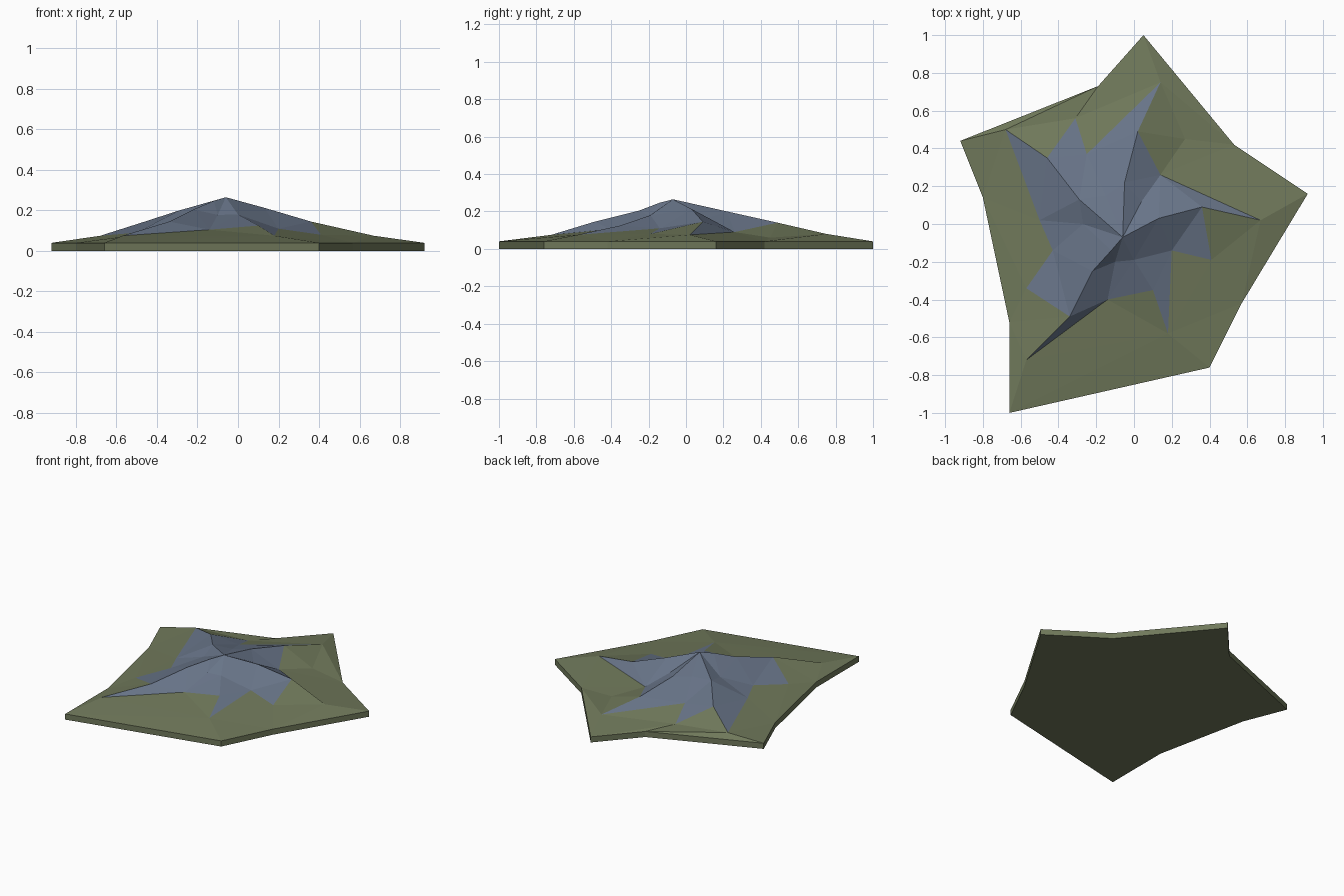
import bpy
import bmesh
from mathutils import Vector
from mathutils.geometry import delaunay_2d_cdt

if "Cube" in bpy.data.objects:
    bpy.data.objects.remove(bpy.data.objects["Cube"])

RIM_Z = 0.04


def material(name, colour):
    mat = bpy.data.materials.new(name)
    mat.diffuse_color = (*colour, 1.0)
    mat.use_nodes = True
    mat.node_tree.nodes["Principled BSDF"].inputs["Base Color"].default_value = mat.diffuse_color
    return mat


# Star-shaped foot of the hill, counter-clockwise from the back tip
rim = [(0.05, 1.0), (-0.19, 0.73), (-0.92, 0.44), (-0.80, 0.14), (-0.66, -0.52),
       (-0.66, -1.0), (0.40, -0.76), (0.57, -0.42), (0.92, 0.16), (0.53, 0.42)]

# Border between rock and grass, counter-clockwise from the back tip
border = [(0.14, 0.75, 0.08), (-0.25, 0.37, 0.12), (-0.31, 0.56, 0.06),
          (-0.46, 0.35, 0.145), (-0.68, 0.50, 0.075), (-0.50, 0.02, 0.09),
          (-0.43, -0.14, 0.10), (-0.57, -0.34, 0.07), (-0.34, -0.49, 0.145),
          (-0.57, -0.72, 0.075), (-0.14, -0.40, 0.105), (0.10, -0.35, 0.125),
          (0.18, -0.58, 0.075), (0.20, -0.14, 0.11), (0.41, -0.19, 0.08),
          (0.36, 0.09, 0.145), (0.67, 0.02, 0.075), (0.14, 0.26, 0.09),
          (0.02, 0.49, 0.14)]

# Peak, then the points on the upper ridges and gullies
inner = {"peak": (-0.06, -0.07, 0.265), "north": (-0.05, 0.22, 0.20),
         "west": (-0.29, 0.13, 0.20), "shoulder": (-0.12, -0.14, 0.247),
         "south_west": (-0.22, -0.25, 0.205), "south": (0.0, -0.19, 0.18),
         "east": (0.13, 0.03, 0.213), "west_gully": (-0.27, 0.0, 0.17),
         "south_gully": (-0.10, -0.20, 0.178), "east_gully": (0.04, 0.12, 0.165),
         "north_gully": (-0.15, 0.15, 0.20)}
grass = [(0.27, 0.45, 0.06)]

points = [(x, y, RIM_Z) for x, y in rim] + border + list(inner.values()) + grass
B = len(rim)
ids = {name: B + len(border) + i for i, name in enumerate(inner)}


def loop(start, count):
    return [(start + i, start + (i + 1) % count) for i in range(count)]


# Ridge and gully lines that the triangles must follow
lines = [
    [ids["peak"], ids["north"], B + 18, B, 0],
    [ids["peak"], ids["west"], B + 3, B + 4, 2],
    [ids["peak"], ids["shoulder"], ids["south_west"], B + 8, B + 9, 5],
    [ids["peak"], ids["south"], B + 11, B + 12, 6],
    [ids["peak"], ids["east"], B + 15, B + 16, 8],
    [ids["peak"], ids["west_gully"], B + 5],
    [ids["peak"], ids["south_gully"], B + 10],
    [ids["peak"], ids["east_gully"], B + 17],
    [ids["peak"], ids["north_gully"], B + 1],
    [B + 2, 0],
]
edges = loop(0, B) + loop(B, len(border))
for line in lines:
    edges += list(zip(line, line[1:]))
edges = list({tuple(sorted(e)) for e in edges})

flat, _, tris, origins, _, _ = delaunay_2d_cdt(
    [Vector(p[:2]) for p in points], edges, [], 1, 1e-5)


def in_border(x, y):
    inside = False
    for a, b in zip(border, border[1:] + border[:1]):
        if (a[1] > y) != (b[1] > y) and x < a[0] + (y - a[1]) * (b[0] - a[0]) / (b[1] - a[1]):
            inside = not inside
    return inside


# Faceted top surface, coloured by whether a facet lies within the rock border
bm = bmesh.new()
top = [bm.verts.new((v.x, v.y, points[o[0]][2] if o else 0.1))
       for v, o in zip(flat, origins)]
for tri in tris:
    face = bm.faces.new([top[i] for i in tri])
    centre = face.calc_center_median()
    face.material_index = int(in_border(centre.x, centre.y))

# Upright skirt and flat underside
where = {o: i for i, group in enumerate(origins) for o in group}
upper = [top[where[i]] for i in range(B)]
lower = [bm.verts.new((x, y, 0.0)) for x, y in rim]
for a, b in loop(0, B):
    bm.faces.new([lower[a], lower[b], upper[b], upper[a]])
bm.faces.new(lower)
bmesh.ops.recalc_face_normals(bm, faces=bm.faces)

mesh = bpy.data.meshes.new("rocky_hill")
bm.to_mesh(mesh)
bm.free()
mesh.materials.append(material("moss_green", (0.162, 0.191, 0.104)))
mesh.materials.append(material("slate_blue", (0.140, 0.178, 0.250)))
hill = bpy.data.objects.new("rocky_hill", mesh)
bpy.context.collection.objects.link(hill)
